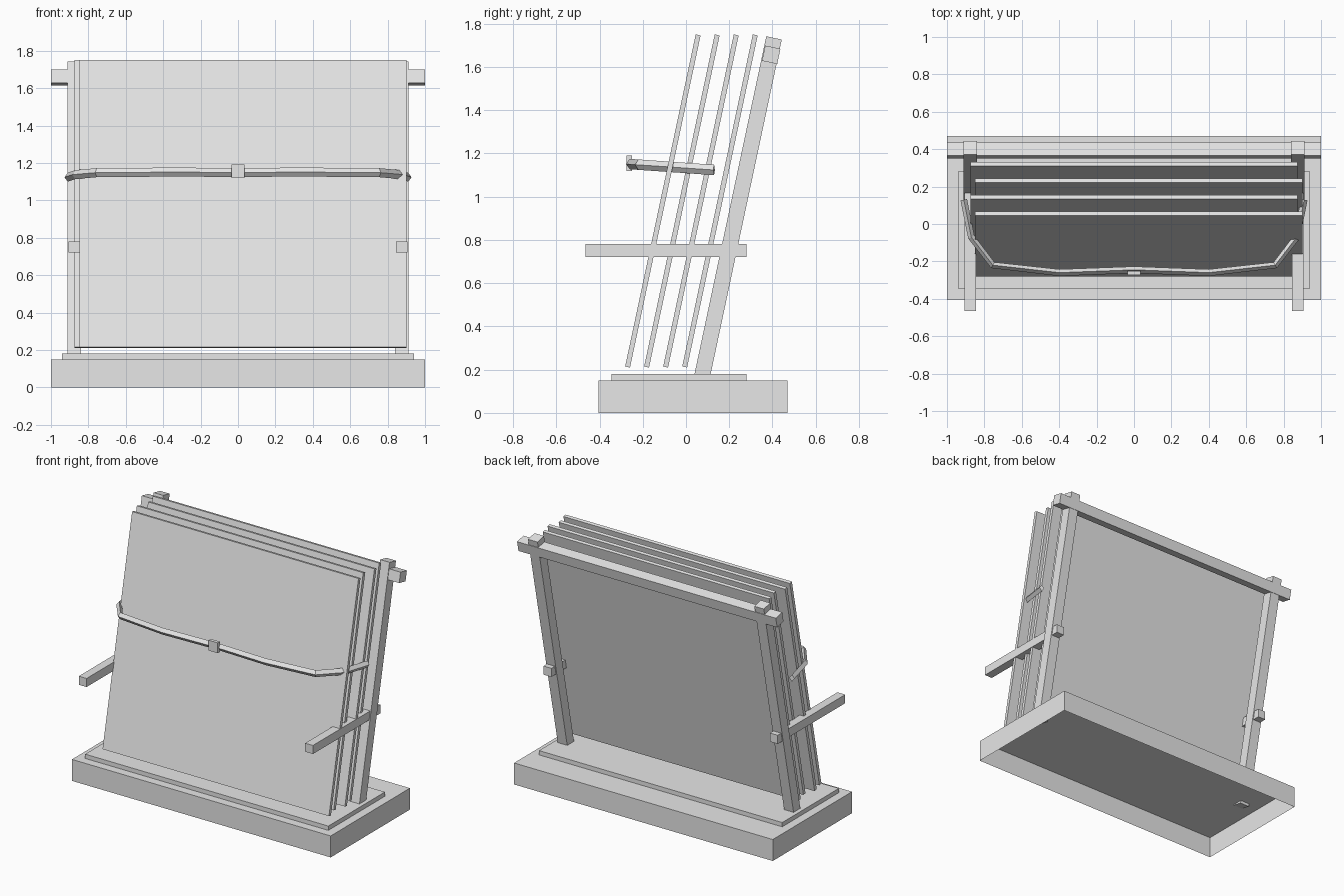
import bpy, bmesh, math
from mathutils import Vector, Matrix

if "Cube" in bpy.data.objects:
    bpy.data.objects.remove(bpy.data.objects["Cube"])

LEAN = math.radians(-12)  # everything upright leans back

grey = bpy.data.materials.new("plain_grey")
grey.diffuse_color = (0.8, 0.8, 0.8, 1)
grey.use_nodes = True
grey.node_tree.nodes["Principled BSDF"].inputs["Base Color"].default_value = grey.diffuse_color


def finish(name, bm):
    mesh = bpy.data.meshes.new(name)
    bm.to_mesh(mesh)
    bm.free()
    mesh.materials.append(grey)
    obj = bpy.data.objects.new(name, mesh)
    bpy.context.collection.objects.link(obj)
    return obj


def box(name, center, size, lean=0.0, open_bottom=False):
    bm = bmesh.new()
    bmesh.ops.create_cube(bm, size=1, matrix=Matrix.Diagonal((*size, 1)))
    if open_bottom:
        bm.normal_update()
        low = [f for f in bm.faces if f.normal.z < -0.9]
        bmesh.ops.delete(bm, geom=low, context='FACES_ONLY')
    obj = finish(name, bm)
    obj.location = center
    obj.rotation_euler.x = lean
    return obj


def sweep(name, path, half_w, half_h):
    """Diamond section swept along a nearly level path."""
    bm = bmesh.new()
    rings = []
    pts = [Vector(p) for p in path]
    for i, p in enumerate(pts):
        a = (p - pts[i - 1]).normalized() if i else None
        b = (pts[i + 1] - p).normalized() if i < len(pts) - 1 else None
        t = ((a or b) + (b or a)).normalized()
        side = Vector((-t.y, t.x, 0)).normalized()
        up = Vector((0, 0, 1))
        rings.append([bm.verts.new(p + o) for o in
                      (side * half_w, up * half_h, -side * half_w, -up * half_h)])
    for r, s in zip(rings, rings[1:]):
        for k in range(4):
            bm.faces.new((r[k], r[(k + 1) % 4], s[(k + 1) % 4], s[k]))
    bm.faces.new(rings[0])
    bm.faces.new(rings[-1][::-1])
    bmesh.ops.recalc_face_normals(bm, faces=bm.faces[:])
    return finish(name, bm)


# Hollow base with a thin plinth on top
box("base", (0, 0.0325, 0.075), (2.0, 0.875, 0.15), open_bottom=True)
box("plinth", (0, -0.0325, 0.165), (1.88, 0.625, 0.03))

# Four leaning panels, alternately shifted sideways
for i in range(4):
    x = 0.025 if i % 2 == 0 else 0.0
    box(f"panel_{i + 1}", (x, -0.107 + 0.088 * i, 0.98), (1.75, 0.023, 1.57), LEAN)

# Leaning posts and level side arms
for side, s in (("left", -1), ("right", 1)):
    length = 1.63
    top = Vector((s * 0.875, 0.407, 1.734))
    down = Vector((0, math.sin(LEAN), -math.cos(LEAN)))
    box(f"{side}_post", top + down * length / 2, (0.073, 0.073, length), LEAN)
    box(f"{side}_arm", (s * 0.875, -0.0925, 0.75), (0.06, 0.745, 0.06))

# Rail across the post tops
box("top_rail", (0, 0.394, 1.656), (2.0, 0.072, 0.072), LEAN)

# Strap around the front of the panels, with its buckle
half = [(0.40, -0.26), (0.755, -0.22), (0.87, -0.07), (0.91, 0.13)]
plan = [(-x, y) for x, y in reversed(half)] + [(0, -0.245)] + half
sweep("strap", [(x, y, 1.15 - 0.07 * (y + 0.25)) for x, y in plan], 0.018, 0.024)
box("buckle", (0, -0.262, 1.155), (0.07, 0.024, 0.072))
